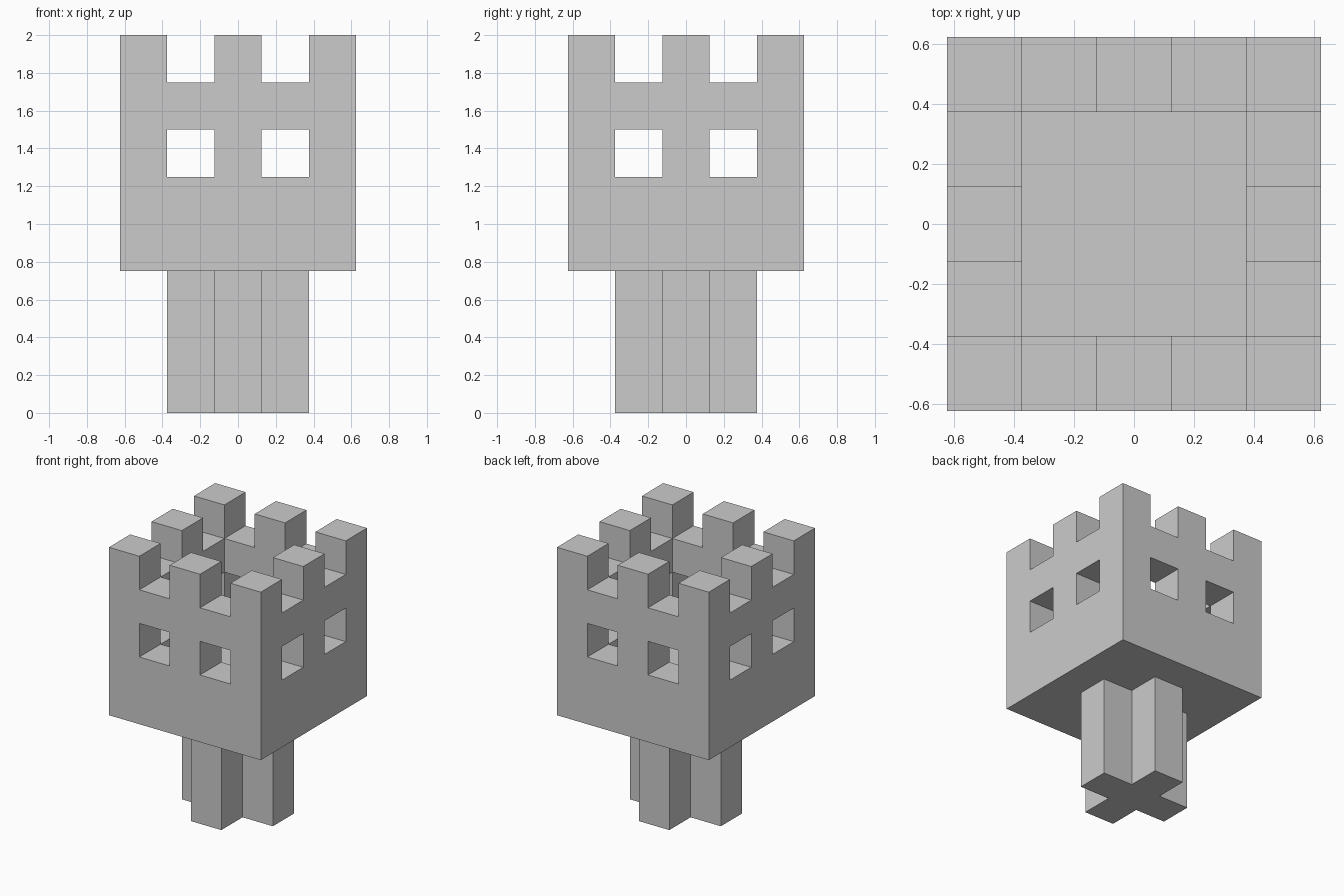
import bpy, bmesh

if "Cube" in bpy.data.objects:
    bpy.data.objects.remove(bpy.data.objects["Cube"])

U = 0.25  # block size


def box(name, centre, size):
    bpy.ops.mesh.primitive_cube_add(size=1, location=centre)
    ob = bpy.context.object
    ob.name = name
    ob.scale = size
    bpy.ops.object.transform_apply(location=True, rotation=False, scale=True)
    return ob


def carve(target, cutter):
    cutter.hide_render = True
    mod = target.modifiers.new("carve", 'BOOLEAN')
    mod.operation = 'DIFFERENCE'
    mod.solver = 'EXACT'
    mod.object = cutter
    bpy.context.view_layer.objects.active = target
    bpy.ops.object.modifier_apply(modifier=mod.name)
    bpy.data.objects.remove(cutter, do_unlink=True)


# Stem: plus-shaped profile, extruded up
a, b = U / 2, U * 1.5
quarter = [(b, -a), (b, a), (a, a)]
profile = []
for c, s in ((1, 0), (0, 1), (-1, 0), (0, -1)):
    profile += [(x * c - y * s, x * s + y * c) for x, y in quarter]
bm = bmesh.new()
base = bm.faces.new([bm.verts.new((x, y, 0)) for x, y in profile])
top = bmesh.ops.extrude_face_region(bm, geom=[base])
bmesh.ops.translate(bm, vec=(0, 0, 3 * U),
                    verts=[v for v in top["geom"] if isinstance(v, bmesh.types.BMVert)])
bmesh.ops.recalc_face_normals(bm, faces=bm.faces)
mesh = bpy.data.meshes.new("tower_stem")
bm.to_mesh(mesh)
bm.free()
bpy.context.collection.objects.link(bpy.data.objects.new("tower_stem", mesh))

# Head: solid block, hollowed from above
head = box("tower_head", (0, 0, 1.375), (5 * U, 5 * U, 5 * U))
carve(head, box("hollow", (0, 0, 1.625), (3 * U, 3 * U, 1.25)))

# Windows and battlement gaps: bars cut straight through both ways
for p in (-U, U):
    for z, h in ((1.375, U), (2.0, 2 * U)):
        carve(head, box("cut_along_y", (p, 0, z), (U, 2, h)))
        carve(head, box("cut_along_x", (0, p, z), (2, U, h)))
